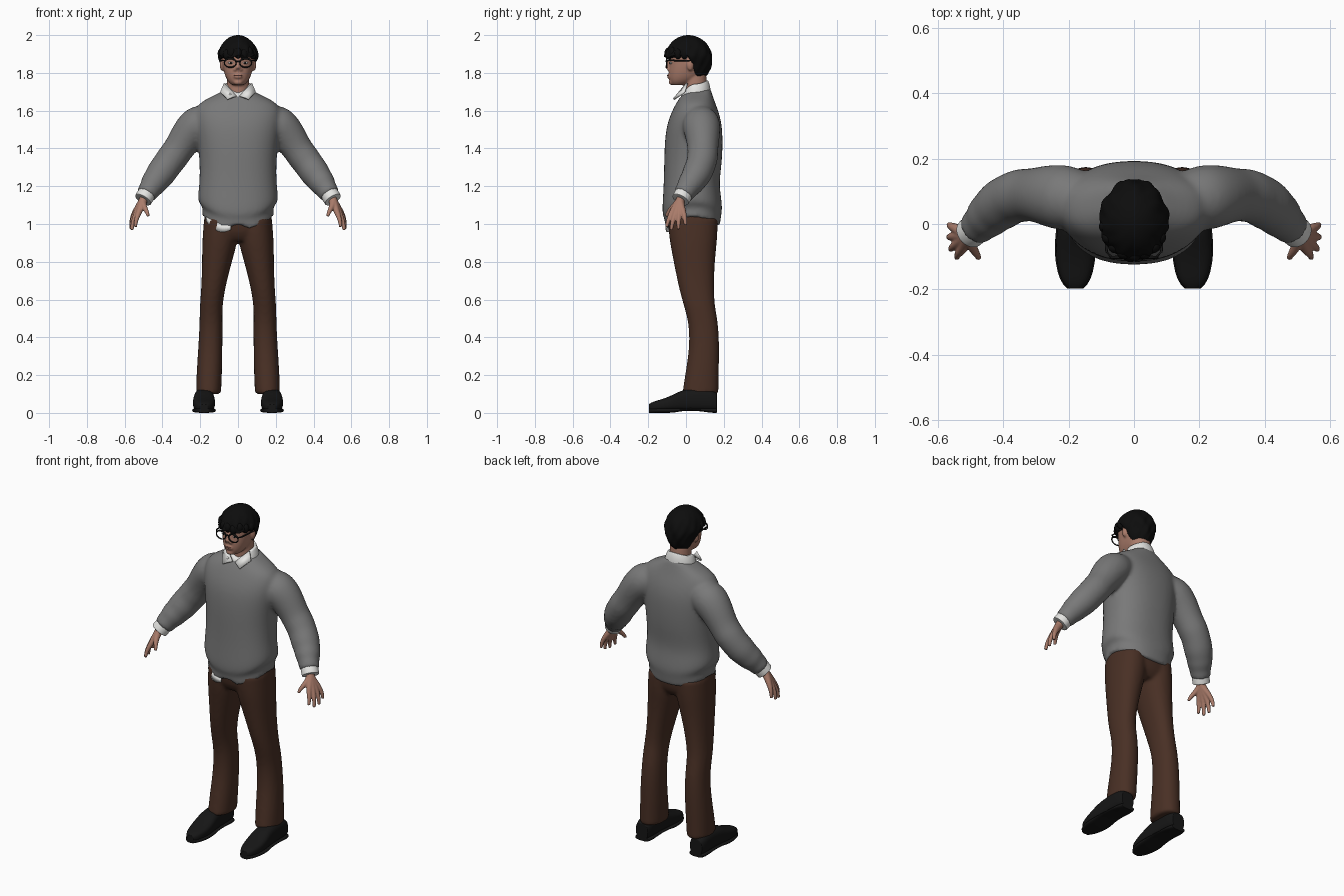
import bpy, bmesh, math
from mathutils import Vector

if "Cube" in bpy.data.objects:
    bpy.data.objects.remove(bpy.data.objects["Cube"], do_unlink=True)


def material(name, r, g, b):
    m = bpy.data.materials.new(name)
    m.use_nodes = True
    m.diffuse_color = (r, g, b, 1)
    m.node_tree.nodes["Principled BSDF"].inputs["Base Color"].default_value = (r, g, b, 1)
    return m


WOOL = material("grey wool", .19, .19, .19)
COTTON = material("white cotton", .78, .78, .76)
BROWN = material("brown cloth", .066, .029, .018)
LEATHER = material("black leather", .008, .008, .008)
HAIR = material("black hair", .004, .004, .004)
SKIN = material("skin", .4, .2, .145)
LIP = material("lip", .24, .1, .08)


def power(v, p):
    return math.copysign(abs(v) ** (2 / p), v)


def unit_ring(n, p):
    for i in range(n):
        a = math.tau * i / n
        yield power(math.cos(a), p), power(math.sin(a), p)


def flat_ring(z, x0, x1, y0, y1, front=0, back=0, p=2.3, n=32):
    """Horizontal section whose front and back may hang lower than its sides."""
    return [Vector(((x0 + x1 + (x1 - x0) * u) / 2, (y0 + y1 + (y1 - y0) * v) / 2,
                    z - (front if v < 0 else back) * v * v)) for u, v in unit_ring(n, p)]


def upright_ring(x, y, hw, z0, z1):
    """Section across a shoe."""
    return [Vector((x + hw * u, y, (z0 + z1 + (z1 - z0) * v) / 2)) for u, v in unit_ring(24, 2.8)]


def lerp_ring(a, b, t):
    return [p.lerp(q, t) for p, q in zip(a, b)]


def loft(bm, rings):
    """Skin the sections and close the ends with firm rims."""
    def rim(end, following):
        mid = sum(end, Vector()) / len(end)
        return [[p.lerp(mid, .12) for p in end], end, lerp_ring(end, following, .1)]
    rings = rim(rings[0], rings[1]) + rings[1:-1] + rim(rings[-1], rings[-2])[::-1]
    rows = [[bm.verts.new(p) for p in r] for r in rings]
    n = len(rows[0])
    for a, b in zip(rows, rows[1:]):
        for i in range(n):
            bm.faces.new((a[i], a[(i + 1) % n], b[(i + 1) % n], b[i]))
    for row in (rows[0], rows[-1]):
        mid = bm.verts.new(sum((v.co for v in row), Vector()) / n)
        for i in range(n):
            bm.faces.new((row[i], row[(i + 1) % n], mid))


def tube(bm, points, side=1, n=16):
    """Round tube through (x, y, z, radius) points."""
    path = [Vector((x * side, y, z)) for x, y, z, r in points]
    rings = []
    for i, c in enumerate(path):
        t = (path[min(i + 1, len(path) - 1)] - path[max(i - 1, 0)]).normalized()
        ref = Vector((0, 0, 1)) if abs(t.y) > .8 else Vector((0, 1, 0))
        e = t.cross(ref).normalized()
        f = t.cross(e)
        rings.append([c + points[i][3] * (e * u + f * v) for u, v in unit_ring(n, 2)])
    loft(bm, rings)


def ball(bm, centre, size, detail=3):
    for v in bmesh.ops.create_icosphere(bm, subdivisions=detail, radius=1)["verts"]:
        v.co = Vector(centre) + Vector(a * b for a, b in zip(v.co, size))


def finish(name, bm, mat, subdivide=0, voxel=0, smooth=0, thick=0):
    bmesh.ops.recalc_face_normals(bm, faces=bm.faces)
    mesh = bpy.data.meshes.new(name)
    bm.to_mesh(mesh)
    bm.free()
    mesh.materials.append(mat)
    mesh.polygons.foreach_set("use_smooth", [True] * len(mesh.polygons))
    ob = bpy.data.objects.new(name, mesh)
    bpy.context.collection.objects.link(ob)
    if subdivide:
        ob.modifiers.new("round", "SUBSURF").levels = subdivide
        ob.modifiers["round"].render_levels = subdivide
    if voxel:
        fuse = ob.modifiers.new("fuse", "REMESH")
        fuse.mode, fuse.voxel_size, fuse.use_smooth_shade = "VOXEL", voxel, True
    if smooth:
        relax = ob.modifiers.new("relax", "SMOOTH")
        relax.factor, relax.iterations = .5, smooth
    if thick:
        ob.modifiers.new("thickness", "SOLIDIFY").thickness = thick
    return ob


# Sweater: body with drooping hem, fused with both sleeves
bm = bmesh.new()
body = [(1.04, .19, -.112, .18, .07, .05), (1.08, .187, -.112, .185, .07, .05),
        (1.1, .192, -.115, .188, .07, .045), (1.115, .212, -.127, .193, .065, .03),
        (1.16, .212, -.123, .185, .03, .01), (1.22, .204, -.118, .176, 0, 0),
        (1.32, .203, -.116, .19, 0, 0), (1.42, .212, -.114, .195, 0, 0),
        (1.52, .228, -.104, .192, 0, 0), (1.59, .232, -.078, .175, 0, 0),
        (1.64, .21, -.052, .155, 0, 0), (1.675, .14, -.036, .14, .01, -.01),
        (1.7, .088, -.025, .128, .02, -.02)]
rings = [flat_ring(z, -w, w, y0, y1, f, b) for z, w, y0, y1, f, b in body]
rings[0][24].z += .04  # split at the front of the hem
loft(bm, rings)
sleeve = [(.15, .075, 1.55, .085), (.215, .08, 1.53, .105), (.265, .088, 1.475, .094),
          (.315, .09, 1.395, .08), (.345, .088, 1.355, .084), (.375, .08, 1.315, .079),
          (.41, .058, 1.265, .081), (.432, .04, 1.235, .071), (.45, .022, 1.21, .071),
          (.465, .006, 1.187, .058), (.478, -.006, 1.168, .058), (.488, -.016, 1.152, .052)]
for s in (1, -1):
    tube(bm, sleeve, s, 20)
finish("sweater", bm, WOOL, 2, .011, 5)

# Trousers: hips fused with two legs
bm = bmesh.new()
loft(bm, [flat_ring(z, -w, w, y0, y1) for z, w, y0, y1 in (
    (.91, .13, -.06, .13), (.95, .182, -.092, .164), (1.02, .18, -.1, .168), (1.1, .17, -.1, .168))])
leg = [(.1, .09, .222, -.02, .172), (.2, .085, .22, -.005, .173), (.32, .083, .212, .015, .176),
       (.42, .082, .206, .018, .174), (.5, .083, .203, .008, .166), (.57, .082, .202, -.012, .152),
       (.65, .07, .195, -.035, .148), (.75, .046, .191, -.056, .15), (.85, .018, .19, -.075, .157),
       (.93, -.002, .188, -.09, .167), (1.03, .0, .18, -.095, .167)]
for s in (1, -1):
    loft(bm, [flat_ring(z, s * a, s * b, y0, y1, p=2.2) for z, a, b, y0, y1 in leg])
finish("trousers", bm, BROWN, 2, .011, 3)

# Shirt: loose tail, collar band, collar points and cuffs
bm = bmesh.new()
rows = []
for i in range(13):
    x = -.17 + i * .011
    v = (1 - (abs(x) / .192) ** 2.3) ** (1 / 2.3)
    z = 1.04 - .07 * v * v
    drop = .024 * math.sin(math.pi * (i + .5) / 13)
    rows.append([bm.verts.new((x, .032 - .141 * v, h)) for h in (z + .02, z - drop)])
for a, b in zip(rows, rows[1:]):
    bm.faces.new((a[0], b[0], b[1], a[1]))
finish("shirt_tail", bm, COTTON, thick=.006)

bm = bmesh.new()
loft(bm, [flat_ring(z, -w, w, y0, y1, f, b, p=2) for z, w, y0, y1, f, b in (
    (1.67, .093, -.03, .132, .01, -.02), (1.715, .086, -.027, .128, .035, -.02),
    (1.742, .073, -.02, .116, .055, -.02))])
finish("collar_band", bm, COTTON, 1)
for s, side in ((1, "left"), (-1, "right")):
    bm = bmesh.new()
    bm.faces.new([bm.verts.new((s * x, y, z)) for x, y, z in (
        (.072, .01, 1.742), (.035, -.022, 1.705), (.008, -.036, 1.675),
        (.056, -.062, 1.657), (.092, -.005, 1.695))])
    finish(side + "_collar_point", bm, COTTON, thick=.01)
    bm = bmesh.new()
    tube(bm, [(.478, -.006, 1.168, .047), (.488, -.016, 1.152, .049), (.503, -.029, 1.128, .048)], s, 24)
    finish(side + "_cuff", bm, COTTON, 1)

    # Hand: fingers and thumb fused into a palm
    bm = bmesh.new()
    knuckles = [((.522, -.074, 1.066), (.541, -.094, 1.02), (.543, -.103, .985)),
                ((.537, -.056, 1.056), (.558, -.072, 1.01), (.561, -.078, .968)),
                ((.544, -.035, 1.056), (.565, -.04, 1.012), (.567, -.04, .972)),
                ((.545, -.013, 1.066), (.564, -.006, 1.028), (.566, -.002, .995)),
                ((.497, -.07, 1.088), (.482, -.092, 1.066), (.475, -.105, 1.042))]
    for finger in knuckles:
        path = [(.495, -.023, 1.142), (.507, -.036, 1.115)] + list(finger)
        tube(bm, [p + (r,) for p, r in zip(path, (.025, .023, .0155, .0115, .0085))], s)
    finish(side + "_hand", bm, SKIN, 1, .004, 3)

    # Shoe with a thin sole
    last = [(-.197, .022, .046), (-.175, .043, .06), (-.12, .058, .074), (-.06, .06, .1),
            (-.02, .055, .122), (.06, .05, .132), (.13, .05, .125), (.163, .04, .105)]
    bm = bmesh.new()
    loft(bm, [upright_ring(s * .18, y, w, .01, h) for y, w, h in last])
    finish(side + "_shoe", bm, LEATHER, 2)
    bm = bmesh.new()
    loft(bm, [upright_ring(s * .18, y, w + .004, .012 if -.05 < y < .1 else 0, .026) for y, w, h in last])
    finish(side + "_sole", bm, LEATHER, 1)

# Head: skull, jaw, neck, nose and ears
bm = bmesh.new()
skull = [(1.735, .03, -.072, .0), (1.75, .049, -.084, .03), (1.775, .065, -.091, .08),
         (1.81, .077, -.092, .11), (1.85, .084, -.088, .122), (1.89, .086, -.09, .127),
         (1.93, .08, -.08, .12), (1.97, .05, -.05, .09)]
loft(bm, [flat_ring(z, -w, w, y0, y1) for z, w, y0, y1 in skull])
tube(bm, [(0, .058, 1.63, .064), (0, .052, 1.7, .06), (0, .048, 1.79, .06)], n=24)
tube(bm, [(0, -.082, 1.872, .009), (0, -.092, 1.848, .011), (0, -.1, 1.822, .015)])
ball(bm, (0, -.09, 1.782), (.024, .01, .014))
ball(bm, (0, -.078, 1.75), (.024, .014, .014))
for s in (1, -1):
    ball(bm, (s * .014, -.092, 1.818), (.01, .01, .008))
    ball(bm, (s * .086, .022, 1.842), (.011, .018, .031))
finish("head", bm, SKIN, 1, .006, 3)

# Mouth and eyes
bm = bmesh.new()
ball(bm, (0, -.096, 1.786), (.022, .006, .004))
finish("mouth", bm, LIP)
for name, mat, y, size in (("eyes", COTTON, -.08, (.014, .007, .006)),
                           ("pupils", HAIR, -.084, (.006, .005, .006))):
    bm = bmesh.new()
    for s in (1, -1):
        ball(bm, (s * .038, y, 1.853), size)
    finish(name, bm, mat)

# Spectacles: two rims, bridge, temples
bm = bmesh.new()
for s in (1, -1):
    rim = []
    for i in range(33):
        a = math.tau * i / 32
        rim.append((.041 + .031 * math.cos(a), -.102, 1.853 + .024 * math.sin(a), .0035 + .0015 * max(0, math.sin(a))))
    tube(bm, rim, s, 8)
    tube(bm, [(.07, -.1, 1.864, .0045), (.084, -.085, 1.866, .004), (.09, .025, 1.864, .004)], s, 8)
tube(bm, [(-.013, -.102, 1.86, .004), (0, -.106, 1.863, .004), (.013, -.102, 1.86, .004)], n=8)
finish("spectacles", bm, LEATHER)

# Hair: lumpy cap trimmed along the hairline, with fringe locks
bm = bmesh.new()
for v in bmesh.ops.create_icosphere(bm, subdivisions=5, radius=1)["verts"]:
    n = v.co.copy()
    a = math.atan2(n.y, n.x)
    edge = math.sqrt(max(0, 1 - n.z * n.z))
    lump = 1 + .03 * edge * math.sin(7 * a + 5 * n.z) + .02 * edge * math.sin(13 * a - 8 * n.z)
    x, y, z = n.x * .108 * lump, .012 + n.y * .126 * lump, 1.87 + n.z * .13
    x *= 1 - .17 * min(1, max(0, (1.89 - z) / .05))
    hairline = 1.887 - .115 * min(1, max(0, (y - .01) / .05)) + .007 * math.sin(70 * x + 1)
    v.co = x, y, max(z, hairline)
for i in range(9):
    a = math.pi * (1.04 + .92 * i / 8)
    ball(bm, (.088 * math.cos(a), .005 + .1 * math.sin(a), 1.903 + .006 * math.sin(i * 2.3)),
         (.021, .02, .029))
finish("hair", bm, HAIR, smooth=2)
